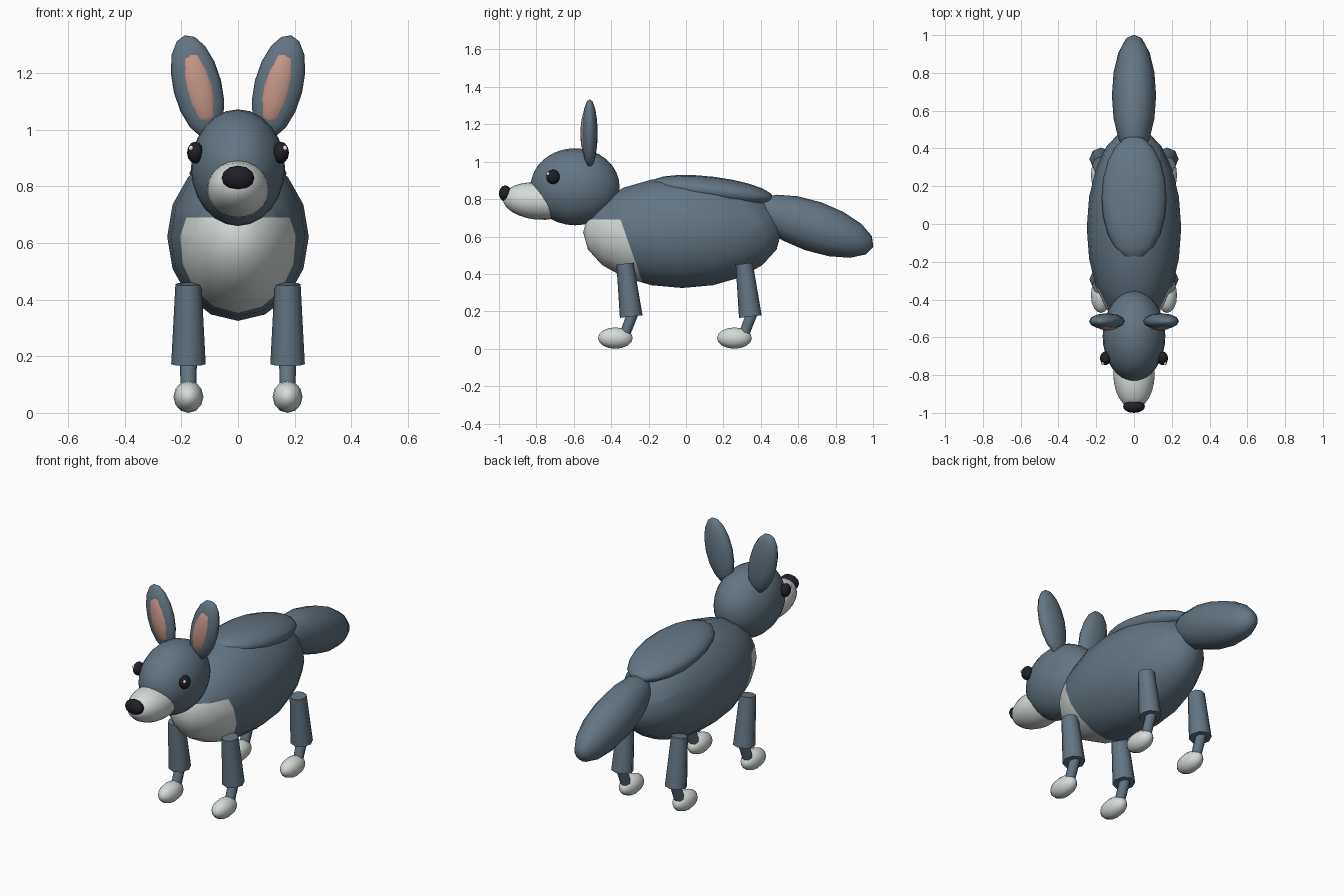
import bpy, bmesh, math
from mathutils import Matrix, Vector

if "Cube" in bpy.data.objects:
    bpy.data.objects.remove(bpy.data.objects["Cube"])


def material(name, rgb):
    m = bpy.data.materials.new(name)
    m.diffuse_color = (*rgb, 1)
    m.use_nodes = True
    m.node_tree.nodes["Principled BSDF"].inputs["Base Color"].default_value = m.diffuse_color
    return m


FUR = material("slate fur", (0.125, 0.178, 0.225))
PALE = material("pale fur", (0.66, 0.71, 0.68))
PINK = material("inner ear pink", (0.57, 0.31, 0.25))
BLACK = material("nose black", (0.014, 0.014, 0.020))
GLINT = material("eye glint", (0.85, 0.85, 0.85))


def finish(bm, name, mats, smooth=True):
    bmesh.ops.recalc_face_normals(bm, faces=bm.faces)
    me = bpy.data.meshes.new(name)
    for f in bm.faces:
        f.smooth = smooth
    bm.to_mesh(me)
    bm.free()
    for m in mats:
        me.materials.append(m)
    ob = bpy.data.objects.new(name, me)
    bpy.context.collection.objects.link(ob)
    return ob


def ellipsoid_bm(loc, radii, pitch=0, roll=0, seg=16, rings=10, along_y=True):
    """Sphere with its poles along y or z, scaled, turned and moved."""
    bm = bmesh.new()
    bmesh.ops.create_uvsphere(bm, u_segments=seg, v_segments=rings, radius=1)
    if along_y:
        bm.transform(Matrix.Rotation(math.pi / 2, 4, 'X'))
    bm.transform(Matrix.Diagonal((*radii, 1)))
    bm.transform(Matrix.Rotation(math.radians(roll), 4, 'Y'))
    bm.transform(Matrix.Rotation(math.radians(pitch), 4, 'X'))
    bm.transform(Matrix.Translation(loc))
    return bm


def ellipsoid(name, mat, loc, radii, **kw):
    return finish(ellipsoid_bm(loc, radii, **kw), name, [mat])


def limb(name, mat, top, bottom, r_top, r_bottom, sides=8):
    """Tapered cylinder between two points."""
    top, bottom = Vector(top), Vector(bottom)
    axis = top - bottom
    bm = bmesh.new()
    bmesh.ops.create_cone(bm, cap_ends=True, segments=sides, radius1=r_bottom,
                          radius2=r_top, depth=axis.length)
    bm.transform(axis.to_track_quat('Z', 'Y').to_matrix().to_4x4())
    bm.transform(Matrix.Translation((top + bottom) / 2))
    ob = finish(bm, name, [mat])
    bpy.ops.object.select_all(action='DESELECT')
    bpy.context.view_layer.objects.active = ob
    ob.select_set(True)
    bpy.ops.object.shade_smooth_by_angle(angle=math.radians(50))
    return ob


# Body, cut along two planes so the chest patch has clean edges
bm = ellipsoid_bm((0, -0.02, 0.622), (0.25, 0.53, 0.297), seg=16, rings=10)
chest_edge, chest_dir = Vector((0, -0.35, 0.69)), Vector((0, 1, 0.35)).normalized()
for co, no in ((chest_edge, chest_dir), (chest_edge, Vector((0, 0, 1)))):
    bmesh.ops.bisect_plane(bm, geom=bm.verts[:] + bm.edges[:] + bm.faces[:],
                           plane_co=co, plane_no=no)
for f in bm.faces:
    d = f.calc_center_median() - chest_edge
    f.material_index = int(d.z < 0 and d.dot(chest_dir) < 0)
finish(bm, "body", [FUR, PALE])

# Rump saddle and tail
ellipsoid("back_saddle", FUR, (0, 0.14, 0.845), (0.172, 0.33, 0.075), pitch=-7)
ellipsoid("tail", FUR, (0, 0.68, 0.655), (0.117, 0.34, 0.135), pitch=-19, seg=12, rings=8)

# Head, muzzle and nose
ellipsoid("head", FUR, (0, -0.593, 0.866), (0.166, 0.238, 0.206), seg=24, rings=16)
ellipsoid("muzzle", PALE, (0, -0.79, 0.79), (0.11, 0.19, 0.1), pitch=-5, seg=20, rings=12)
ellipsoid("nose", BLACK, (0, -0.966, 0.83), (0.058, 0.034, 0.043), seg=12, rings=8)

for side, s in (("right", 1), ("left", -1)):
    # Eyes with a small glint
    ellipsoid(f"eye_{side}", BLACK, (s * 0.151, -0.711, 0.919), (0.029, 0.036, 0.039),
              seg=12, rings=8)
    ellipsoid(f"eye_glint_{side}", GLINT, (s * 0.166, -0.737, 0.935), (0.009, 0.009, 0.010),
              seg=8, rings=6)

    # Ears with a thin pink lining showing on the front
    ellipsoid(f"ear_{side}", FUR, (s * 0.143, -0.515, 1.152), (0.086, 0.043, 0.187),
              roll=s * 14, seg=12, rings=8, along_y=False)
    ellipsoid(f"ear_lining_{side}", PINK, (s * 0.139, -0.522, 1.15), (0.062, 0.043, 0.15),
              roll=s * 14, seg=12, rings=8, along_y=False)

    # Legs: thigh, shin and paw
    for end, y in (("front", 0), ("hind", 0.637)):
        x = s * 0.175
        limb(f"{end}_leg_{side}", FUR, (x, y - 0.326, 0.455), (x, y - 0.293, 0.172),
             0.046, 0.061)
        limb(f"{end}_shin_{side}", FUR, (x, y - 0.28, 0.20), (x, y - 0.33, 0.07),
             0.03, 0.028)
        ellipsoid(f"{end}_paw_{side}", PALE, (x, y - 0.378, 0.057), (0.053, 0.093, 0.057),
                  seg=12, rings=8)
